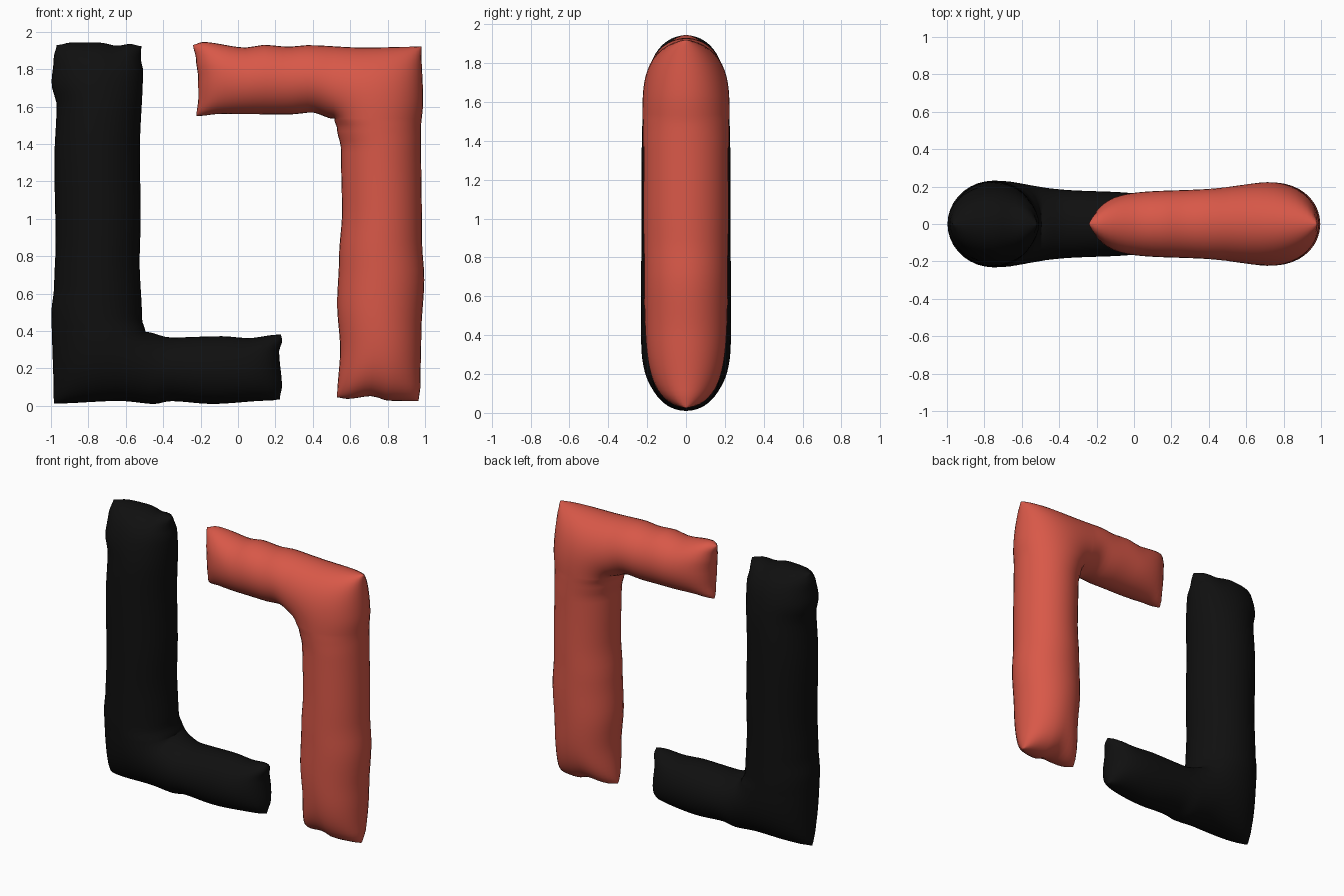
import bpy, bmesh, math

if "Cube" in bpy.data.objects:
    bpy.data.objects.remove(bpy.data.objects["Cube"])


def material(name, rgb):
    m = bpy.data.materials.new(name)
    m.diffuse_color = (*rgb, 1)
    m.use_nodes = True
    m.node_tree.nodes["Principled BSDF"].inputs["Base Color"].default_value = m.diffuse_color
    return m


def wave(pts, t):
    """Smooth curve through (position, value) points."""
    if t <= pts[0][0]:
        return pts[0][1]
    for (a, va), (b, vb) in zip(pts, pts[1:]):
        if t <= b:
            s = (t - a) / (b - a)
            return va + (vb - va) * s * s * (3 - 2 * s)
    return pts[-1][1]


def breaks(a, b, c, n1, n2):
    """Two runs of coordinates, packed tighter near their ends."""
    run = lambda p, q, n: [p + (q - p) * (1 - math.cos(math.pi * i / n)) / 2 for i in range(n)]
    return run(a, b, n1) + run(b, c, n2) + [c]


def inflated_corner(name, mat, xb, zb, outer, inner, tip, base, ledge, end):
    """Puffed-up L: bar along z, arm along x; xb, zb = outer, inner, far end."""
    n1, nx, nz = 18, 24, 44
    X, Z = breaks(*xb, n1, nx), breaks(*zb, n1, nz)
    NX, NZ = len(X), len(Z)

    # puffiness: membrane height held at zero along the outline
    u = [[0.0] * NZ for _ in range(NX)]
    cells = []
    for i in range(1, NX - 1):
        for j in range(1, NZ - 1):
            if i < n1 or j < n1:
                h, k = X[i] - X[i - 1], X[i + 1] - X[i]
                p, q = Z[j] - Z[j - 1], Z[j + 1] - Z[j]
                c = (2 / (h * (h + k)), 2 / (k * (h + k)), 2 / (p * (p + q)), 2 / (q * (p + q)))
                cells.append((i, j, *c, 1.8 / sum(c)))
    for _ in range(700):
        for i, j, a, b, c, d, w in cells:
            r = 2 + a * u[i - 1][j] + b * u[i + 1][j] + c * u[i][j - 1] + d * u[i][j + 1]
            u[i][j] = -0.8 * u[i][j] + w * r

    # wobbly outline
    def place(i, j):
        x, z = X[i], Z[j]
        lo_x, in_x = wave(outer, z), wave(inner, z)
        lo_z, in_z = wave(base, x), wave(ledge, x)
        if i <= n1:
            px = lo_x + (in_x - lo_x) * (x - xb[0]) / (xb[1] - xb[0])
        else:
            px = in_x + (wave(tip, z) - in_x) * (x - xb[1]) / (xb[2] - xb[1])
        if j <= n1:
            pz = lo_z + (in_z - lo_z) * (z - zb[0]) / (zb[1] - zb[0])
        else:
            pz = in_z + (wave(end, x) - in_z) * (z - zb[1]) / (zb[2] - zb[1])
        return px, pz

    # front and back skins sharing the outline
    bm = bmesh.new()
    skins = ({}, {})
    for i in range(NX):
        for j in range(NZ):
            if i <= n1 or j <= n1:
                x, z = place(i, j)
                y = math.sqrt(max(u[i][j], 0))
                skins[0][i, j] = bm.verts.new((x, -y, z))
                skins[1][i, j] = bm.verts.new((x, y, z)) if y > 0 else skins[0][i, j]
    for side, V in enumerate(skins):
        for i in range(NX - 1):
            for j in range(NZ - 1):
                if i < n1 or j < n1:
                    f = [V[i, j], V[i + 1, j], V[i + 1, j + 1], V[i, j + 1]]
                    bm.faces.new(f[::-1] if side else f).smooth = True
    bmesh.ops.recalc_face_normals(bm, faces=bm.faces)
    me = bpy.data.meshes.new(name)
    bm.to_mesh(me)
    bm.free()
    me.materials.append(mat)
    ob = bpy.data.objects.new(name, me)
    bpy.context.collection.objects.link(ob)


# black corner: bar on the left, arm along the bottom
inflated_corner(
    "black_corner", material("black", (0.005, 0.005, 0.005)),
    (-0.98, -0.52, 0.23), (0.02, 0.37, 1.93),
    outer=[(0.02, -0.985), (0.48, -0.997), (0.62, -0.983), (0.85, -0.975), (1.3, -0.982),
           (1.6, -0.97), (1.72, -0.997), (1.86, -0.985), (1.93, -0.97)],
    inner=[(0.37, -0.495), (0.44, -0.513), (0.75, -0.526), (1.0, -0.52), (1.35, -0.525),
           (1.8, -0.508), (1.86, -0.52), (1.93, -0.517)],
    tip=[(0.03, 0.225), (0.09, 0.235), (0.28, 0.22), (0.34, 0.237), (0.37, 0.23)],
    base=[(-0.98, 0.012), (-0.65, 0.026), (-0.47, 0.01), (-0.38, 0.025), (-0.15, 0.01),
          (0.18, 0.028), (0.23, 0.035)],
    ledge=[(-0.52, 0.395), (-0.38, 0.365), (-0.1, 0.372), (0.05, 0.362), (0.21, 0.38)],
    end=[(-0.97, 1.93), (-0.9, 1.943), (-0.75, 1.943), (-0.65, 1.925), (-0.58, 1.935), (-0.52, 1.923)])

# red corner: bar on the right, arm along the top
inflated_corner(
    "red_corner", material("warm red", (0.69, 0.098, 0.065)),
    (0.98, 0.545, -0.22), (1.92, 1.56, 0.04),
    outer=[(0.03, 0.965), (0.12, 0.975), (0.4, 0.98), (0.7, 0.996), (0.9, 0.984),
           (1.5, 0.978), (1.65, 0.99), (1.92, 0.98)],
    inner=[(0.04, 0.53), (0.3, 0.546), (0.55, 0.53), (0.8, 0.54), (1.05, 0.556),
           (1.4, 0.55), (1.5, 0.53), (1.56, 0.515)],
    tip=[(1.56, -0.222), (1.65, -0.212), (1.75, -0.213), (1.85, -0.225), (1.92, -0.24)],
    base=[(-0.22, 1.93), (-0.17, 1.945), (0.07, 1.915), (0.16, 1.93), (0.3, 1.92),
          (0.4, 1.928), (0.7, 1.915), (0.96, 1.92)],
    ledge=[(-0.2, 1.55), (-0.1, 1.56), (0.3, 1.558), (0.42, 1.568), (0.54, 1.535)],
    end=[(0.54, 0.045), (0.6, 0.037), (0.73, 0.052), (0.82, 0.027), (0.97, 0.025)])
